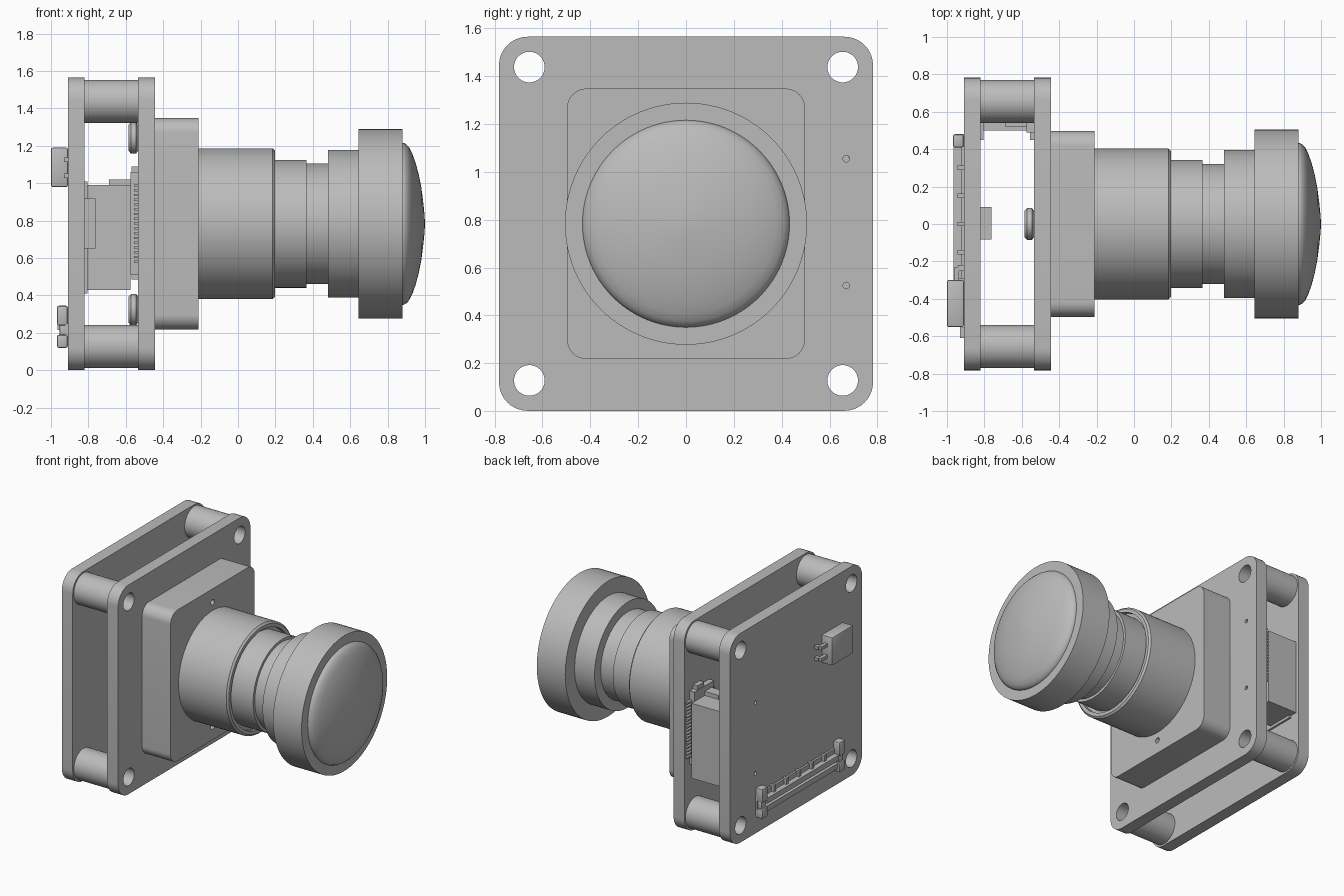
import bpy, bmesh
from math import sin, cos, pi, radians
from mathutils import Matrix, Vector

cube = bpy.data.objects.get("Cube")
if cube:
    bpy.data.objects.remove(cube)

MID = 0.783           # height of the lens axis
HOLE = 0.655          # corner hole offset from the axis

grey = bpy.data.materials.new("plain_grey")
grey.use_nodes = True
colour = (0.5, 0.5, 0.5, 1)
grey.diffuse_color = colour
grey.node_tree.nodes["Principled BSDF"].inputs["Base Color"].default_value = colour


def finish(name, bm):
    bmesh.ops.remove_doubles(bm, verts=bm.verts, dist=0.0002)
    bmesh.ops.recalc_face_normals(bm, faces=bm.faces)
    mesh = bpy.data.meshes.new(name)
    bm.to_mesh(mesh)
    bm.free()
    mesh.materials.append(grey)
    obj = bpy.data.objects.new(name, mesh)
    bpy.context.collection.objects.link(obj)
    bpy.ops.object.select_all(action='DESELECT')
    obj.select_set(True)
    bpy.context.view_layer.objects.active = obj
    bpy.ops.object.shade_smooth_by_angle(angle=radians(32))
    return obj


def circle(y, z, r, n=48):
    return [(y + r * cos(2 * pi * i / n), z + r * sin(2 * pi * i / n)) for i in range(n)]


def rounded(hy, hz, r, n=10):
    pts = []
    for k, (sy, sz) in enumerate([(1, 1), (-1, 1), (-1, -1), (1, -1)]):
        for i in range(n + 1):
            a = pi / 2 * (k + i / n)
            pts.append((sy * (hy - r) + r * cos(a), MID + sz * (hz - r) + r * sin(a)))
    return pts


def slab(name, x0, x1, loops):
    """Extrude y-z outlines (first is the rim, the rest are holes) along x."""
    curve = bpy.data.curves.new(name, 'CURVE')
    curve.dimensions = '2D'
    curve.fill_mode = 'BOTH'
    curve.extrude = (x1 - x0) / 2
    for loop in loops:
        s = curve.splines.new('POLY')
        s.points.add(len(loop) - 1)
        for p, (y, z) in zip(s.points, loop):
            p.co = (y, z, 0, 1)
        s.use_cyclic_u = True
    temp = bpy.data.objects.new(name + "_outline", curve)
    bpy.context.collection.objects.link(temp)
    deps = bpy.context.evaluated_depsgraph_get()
    mesh = bpy.data.meshes.new_from_object(temp.evaluated_get(deps))
    bm = bmesh.new()
    bm.from_mesh(mesh)
    bpy.data.objects.remove(temp)
    bpy.data.curves.remove(curve)
    bpy.data.meshes.remove(mesh)
    turn = Matrix(((0, 0, 1, (x0 + x1) / 2), (1, 0, 0, 0), (0, 1, 0, 0), (0, 0, 0, 1)))
    bm.transform(turn)
    return finish(name, bm)


def boxes(name, parts, bevel=0):
    """One object from boxes given as (x0, x1, y0, y1, z0, z1)."""
    bm = bmesh.new()
    for x0, x1, y0, y1, z0, z1 in parts:
        place = Matrix.Translation(((x0 + x1) / 2, (y0 + y1) / 2, (z0 + z1) / 2))
        bmesh.ops.create_cube(bm, size=1, matrix=place @ Matrix.Diagonal((x1 - x0, y1 - y0, z1 - z0, 1)))
    if bevel:
        bmesh.ops.bevel(bm, geom=bm.edges[:], offset=bevel, segments=2, affect='EDGES', profile=0.5)
    return finish(name, bm)


def turned(name, profile, z=MID, steps=96):
    """Turn an (x, radius) profile around an axis along x."""
    bm = bmesh.new()
    verts = [bm.verts.new((x, 0, z + r)) for x, r in profile]
    edges = [bm.edges.new(pair) for pair in zip(verts, verts[1:])]
    bmesh.ops.spin(bm, geom=verts + edges, cent=Vector((0, 0, z)), axis=(1, 0, 0),
                   angle=2 * pi, steps=steps, use_merge=True)
    return finish(name, bm)


# Circuit boards with corner and peg holes
corners = [(sy * HOLE, MID + sz * HOLE) for sy in (-1, 1) for sz in (-1, 1)]
corner_holes = [circle(y, z, 0.064) for y, z in corners]
board = rounded(0.782, 0.782, 0.12)
slab("rear_board", -0.91, -0.82, [board] + corner_holes + [circle(0.48, z, 0.014, 12) for z in (0.45, 0.98)])
slab("front_board", -0.535, -0.445, [board] + corner_holes + [circle(0.67, z, 0.014, 12) for z in (0.525, 1.055)])

# Hollow spacers between the boards
for i, (y, z) in enumerate(corners):
    slab(f"spacer_{i + 1}", -0.82, -0.535, [circle(y, z, 0.115), circle(y, z, 0.064)])

# Lens holder block and its two screws
slab("lens_holder", -0.445, -0.21,
     [rounded(0.497, 0.565, 0.08)] + [circle(0, MID + s * 0.465, 0.02, 16) for s in (-1, 1)])
for side, s in (("upper", 1), ("lower", -1)):
    turned(f"{side}_screw_head", [(-0.535, 0), (-0.535, 0.07), (-0.545, 0.085), (-0.572, 0.085),
                                  (-0.585, 0.07), (-0.585, 0)], MID + s * 0.46, 40)

# Lens barrel, focus rings, and hood
turned("lens_barrel", [(-0.21, 0), (-0.21, 0.403), (0.185, 0.403), (0.198, 0.39), (0.198, 0.365),
                       (0.17, 0.365), (0.17, 0)])
turned("lens_neck", [(0.16, 0), (0.16, 0.342), (0.365, 0.342), (0.365, 0.322), (0.48, 0.322),
                     (0.48, 0.395), (0.645, 0.395), (0.645, 0)])
turned("lens_hood", [(0.645, 0), (0.645, 0.506), (0.88, 0.506), (0.88, 0)])
turned("front_glass", [(0.87, 0.433), (0.885, 0.433), (0.9, 0.425), (0.916, 0.408), (0.932, 0.375), (0.95, 0.325),
                       (0.966, 0.265), (0.98, 0.195), (0.991, 0.11), (0.997, 0.05), (1.0, 0)])

# Chip on the inside of the rear board
boxes("inner_chip", [(-0.82, -0.762, -0.083, 0.09, 0.652, 0.918)])

# Board-to-board connector along the left edge
boxes("edge_connector_body", [(-0.82, -0.575, 0.5, 0.755, 0.43, 0.99),
                              (-0.69, -0.57, 0.52, 0.6, 0.985, 1.02)])
boxes("edge_connector_socket", [(-0.575, -0.535, 0.49, 0.72, 0.51, 1.06),
                                (-0.57, -0.535, 0.6, 0.68, 0.485, 0.51),
                                (-0.57, -0.535, 0.6, 0.68, 1.06, 1.09),
                                (-0.82, -0.805, 0.45, 0.7, 0.41, 1.01)])
pins = [0.58 + 0.0255 * i for i in range(17)]
boxes("edge_connector_pins", [(-0.555, -0.535, 0.45, 0.77, z - 0.006, z + 0.006) for z in pins])

# Ribbon cable socket on the back
boxes("ribbon_socket", [(-0.925, -0.91, -0.5, 0.48, 0.13, 0.29),
                        (-0.955, -0.92, -0.43, 0.42, 0.15, 0.19),
                        (-0.965, -0.92, -0.43, 0.42, 0.215, 0.255)])
ends = []
for y in (-0.47, 0.445):
    ends += [(-0.968, -0.91, y - 0.035, y + 0.035, 0.24, 0.345),
             (-0.955, -0.91, y - 0.025, y + 0.025, 0.18, 0.25),
             (-0.968, -0.91, y - 0.035, y + 0.035, 0.12, 0.19)]
boxes("ribbon_socket_latches", ends, 0.01)
boxes("ribbon_socket_contacts", [(-0.945, -0.91, y - 0.012, y + 0.012, 0.25, 0.3)
                                 for y in (-0.3, -0.15, 0, 0.15, 0.3)])

# Small two-pin plug on the back
boxes("plug_body", [(-1.0, -0.91, -0.55, -0.3, 0.98, 1.19)], 0.008)
legs = []
for z in (1.04, 1.125):
    legs += [(-0.96, -0.935, -0.3, -0.23, z - 0.012, z + 0.012),
             (-0.94, -0.91, -0.25, -0.22, z - 0.012, z + 0.012),
             (-0.93, -0.91, -0.61, -0.55, z - 0.012, z + 0.012)]
boxes("plug_pins", legs)
